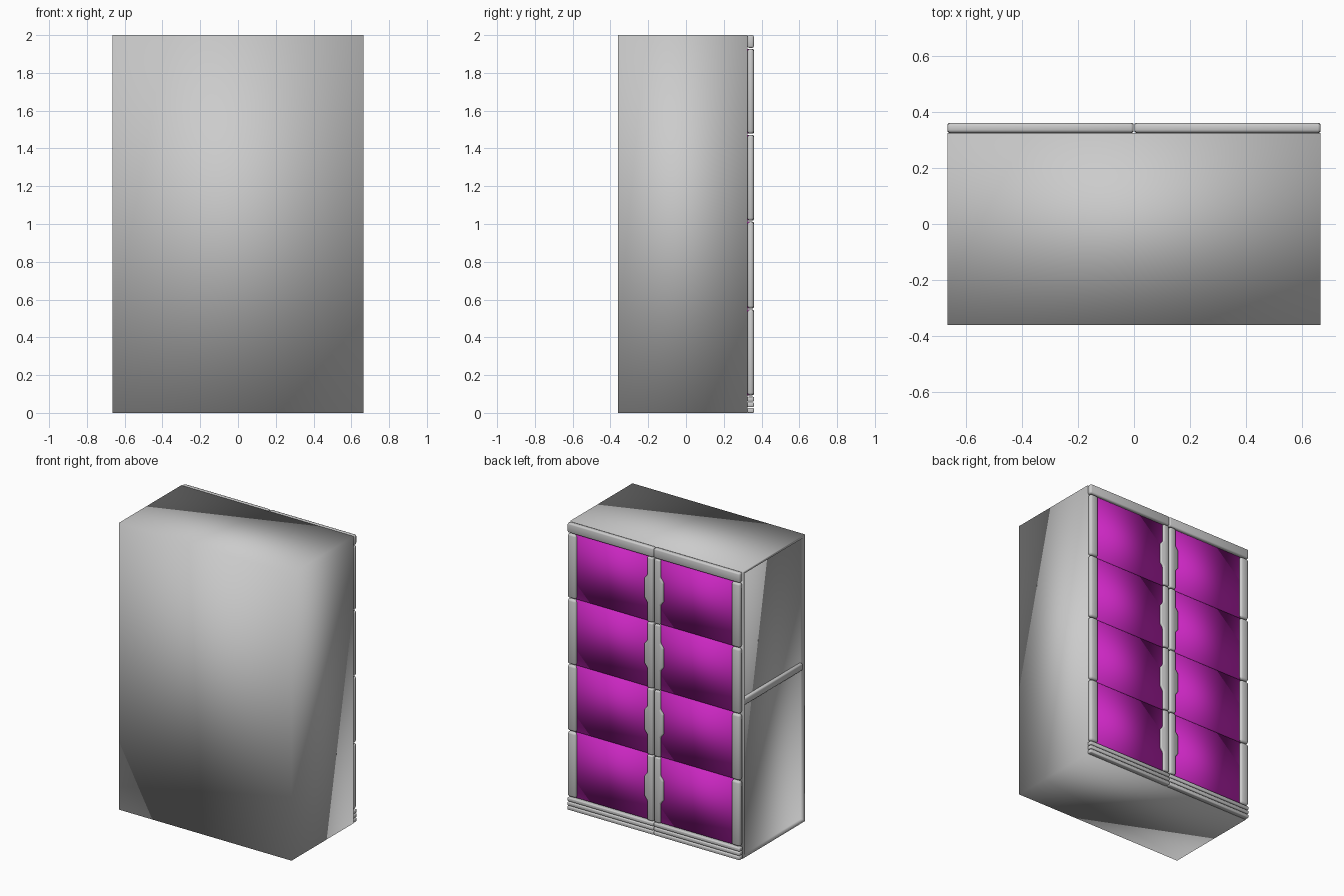
import bpy, bmesh
from mathutils import Vector

old = bpy.data.objects.get("Cube")
if old:
    bpy.data.objects.remove(old)


def material(name, color):
    m = bpy.data.materials.new(name)
    m.use_nodes = True
    m.diffuse_color = color
    m.node_tree.nodes["Principled BSDF"].inputs["Base Color"].default_value = color
    return m


GREY = material("light grey", (0.6, 0.6, 0.6, 1))
MAGENTA = material("magenta", (0.6, 0.02, 0.54, 1))


def finish(name, bm, mat):
    bmesh.ops.recalc_face_normals(bm, faces=bm.faces)
    for f in bm.faces:
        f.smooth = True
    me = bpy.data.meshes.new(name)
    bm.to_mesh(me)
    bm.free()
    me.materials.append(mat)
    ob = bpy.data.objects.new(name, me)
    bpy.context.collection.objects.link(ob)
    return ob


def box_mesh(lo, hi):
    lo, hi = Vector(lo), Vector(hi)
    bm = bmesh.new()
    bmesh.ops.create_cube(bm, size=1)
    for v in bm.verts:
        v.co = [(lo[i] + hi[i]) / 2 + v.co[i] * (hi[i] - lo[i]) for i in range(3)]
    return bm


def bar(name, lo, hi, mat=GREY, bevel=0.01):
    ob = finish(name, box_mesh(lo, hi), mat)
    if bevel:
        mod = ob.modifiers.new("rounding", "BEVEL")
        mod.width = bevel
        mod.segments = 2
    return ob


def profile_post(name, outline, y0, y1):
    """Upright trim piece cut from an x-z outline."""
    bm = bmesh.new()
    face = bm.faces.new([bm.verts.new((x, y0, z)) for x, z in outline])
    side = bmesh.ops.extrude_face_region(bm, geom=[face])["geom"]
    for v in side:
        if isinstance(v, bmesh.types.BMVert):
            v.co.y = y1
    ob = finish(name, bm, GREY)
    mod = ob.modifiers.new("rounding", "BEVEL")
    mod.width = 0.008
    mod.segments = 2


W, FRONT, SEAM, BACK = 0.665, -0.36, 0.325, 0.36

# Cabinet body with a recessed panel on one side
bm = box_mesh((-W, FRONT, 0), (W, SEAM, 2))
bm.normal_update()
side = min(bm.faces, key=lambda f: f.normal.x)
bmesh.ops.inset_individual(bm, faces=[side], thickness=0.025)
bmesh.ops.inset_individual(bm, faces=[side], thickness=0.0, depth=-0.02)
finish("cabinet_body", bm, GREY)
bar("side_rail", (-W, FRONT + 0.02, 1.06), (-W + 0.03, SEAM - 0.01, 1.11))

# Tiers of the two doors
tiers = [0.09, 0.55, 1.015, 1.475, 1.93]
for s, label in ((1, "left"), (-1, "right")):
    def span(a, b):
        return sorted((s * a, s * b))

    # Head rail and kick slats, split at the middle
    a, b = span(0.001, W)
    bar(label + "_top_rail", (a, SEAM, 1.932), (b, BACK, 2))
    for i in range(3):
        z = i * 0.03
        bar(f"{label}_kick_slat_{i}", (a, SEAM, z), (b, BACK, z + 0.026), bevel=0.006)

    for i, (z0, z1) in enumerate(zip(tiers, tiers[1:])):
        z0, z1 = z0 + 0.003, z1 - 0.003
        # Outer post
        a, b = span(0.6, W)
        bar(f"{label}_outer_post_{i}", (a, SEAM, z0), (b, BACK, z1), bevel=0.014)
        # Inner post with a grip bulge
        h = z1 - z0
        outline = [(0.006, z0), (0.05, z0), (0.05, z0 + h * 0.3), (0.072, z0 + h * 0.36),
                   (0.072, z0 + h * 0.66), (0.05, z0 + h * 0.72), (0.05, z1), (0.006, z1)]
        profile_post(f"{label}_grip_post_{i}", [(s * x, z) for x, z in outline], SEAM, BACK)
        # Coloured door panel
        a, b = span(0.045, 0.605)
        bar(f"{label}_panel_{i}", (a, SEAM - 0.005, z0), (b, BACK - 0.015, z1), MAGENTA, 0)
